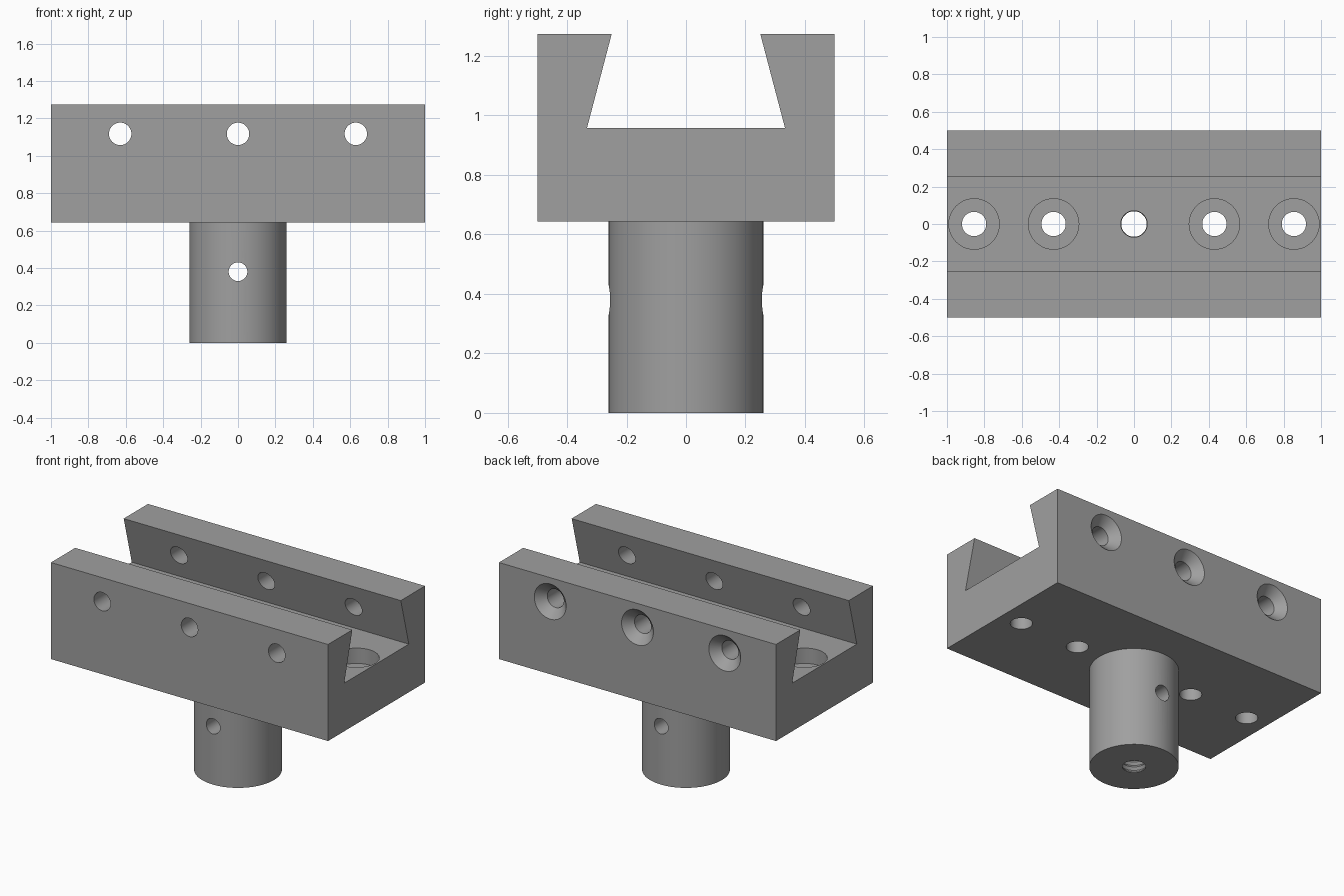
import bpy, bmesh, math
from mathutils import Matrix

if "Cube" in bpy.data.objects:
    bpy.data.objects.remove(bpy.data.objects["Cube"])

grey = bpy.data.materials.new("steel_grey")
grey.diffuse_color = (0.35, 0.35, 0.35, 1)
grey.use_nodes = True
grey.node_tree.nodes["Principled BSDF"].inputs["Base Color"].default_value = grey.diffuse_color


def finish(name, bm):
    bmesh.ops.recalc_face_normals(bm, faces=bm.faces[:])
    mesh = bpy.data.meshes.new(name)
    bm.to_mesh(mesh)
    bm.free()
    mesh.materials.append(grey)
    obj = bpy.data.objects.new(name, mesh)
    bpy.context.collection.objects.link(obj)
    return obj


def lathe(name, profile, matrix=Matrix(), seg=48):
    """Closed solid of revolution about z from (radius, height) pairs."""
    bm = bmesh.new()
    rings = [[bm.verts.new((r * math.cos(2 * math.pi * i / seg),
                            r * math.sin(2 * math.pi * i / seg), z))
              for i in range(seg)] for r, z in profile]
    for a, b in zip(rings, rings[1:]):
        for i in range(seg):
            j = (i + 1) % seg
            bm.faces.new((a[i], a[j], b[j], b[i]))
    bm.faces.new(rings[0])
    bm.faces.new(rings[-1])
    bm.transform(matrix)
    return finish(name, bm)


def cut(target, cutter):
    mod = target.modifiers.new(cutter.name, 'BOOLEAN')
    mod.operation = 'DIFFERENCE'
    mod.solver = 'EXACT'
    mod.object = cutter
    bpy.context.view_layer.objects.active = target
    bpy.ops.object.modifier_apply(modifier=mod.name)
    bpy.data.objects.remove(cutter)


def along_y(x, z):
    """Places a cutter so its axis runs from front to back."""
    return Matrix.Translation((x, 0, z)) @ Matrix.Rotation(-math.pi / 2, 4, 'X')


BASE, FLOOR, TOP = 0.643, 0.957, 1.273

# Clamp block: dovetail channel section extruded along x
section = [(-0.5, BASE), (0.5, BASE), (0.5, TOP), (0.25, TOP),
           (0.333, FLOOR), (-0.333, FLOOR), (-0.25, TOP), (-0.5, TOP)]
bm = bmesh.new()
face = bm.faces.new([bm.verts.new((-1, y, z)) for y, z in section])
ext = bmesh.ops.extrude_face_region(bm, geom=[face])
bmesh.ops.translate(bm, vec=(2, 0, 0),
                    verts=[v for v in ext["geom"] if isinstance(v, bmesh.types.BMVert)])
block = finish("clamp_block", bm)

# Round post under the block
post = lathe("post", [(0.26, 0), (0.26, BASE)], seg=96)

# Join post and block into one solid
union = block.modifiers.new("join", 'BOOLEAN')
union.operation = 'UNION'
union.solver = 'EXACT'
union.object = post
bpy.context.view_layer.objects.active = block
bpy.ops.object.modifier_apply(modifier="join")
bpy.data.objects.remove(post)

# Cross holes through both walls, countersunk at the back
for x in (-0.63, 0, 0.63):
    cut(block, lathe("cross_hole", [(0.06, -0.6), (0.06, 0.445), (0.125, 0.51)],
                     along_y(x, 1.117)))

# Counterbored mounting holes in the channel floor
for x in (-0.855, -0.43, 0.43, 0.855):
    cut(block, lathe("mount_hole", [(0.065, 0.5), (0.065, FLOOR - 0.1),
                                    (0.135, FLOOR - 0.1), (0.135, FLOOR + 0.05)],
                     Matrix.Translation((x, 0, 0))))

# Pin hole through the post
cut(block, lathe("pin_hole", [(0.05, -0.4), (0.05, 0.4)], along_y(0, 0.38)))

# Threaded bore through the post and the floor
pitch = 0.033
thread = [(0.068, -0.02)]
for k in range(30):
    thread += [(0.068, 0.004 + k * pitch), (0.08, 0.004 + (k + 0.5) * pitch)]
thread += [(0.068, 1.02)]
cut(block, lathe("threaded_bore", thread))

# Smooth the round surfaces, keep the machined edges crisp
bpy.ops.object.select_all(action='DESELECT')
block.select_set(True)
bpy.context.view_layer.objects.active = block
bpy.ops.object.shade_smooth_by_angle(angle=math.radians(25))
